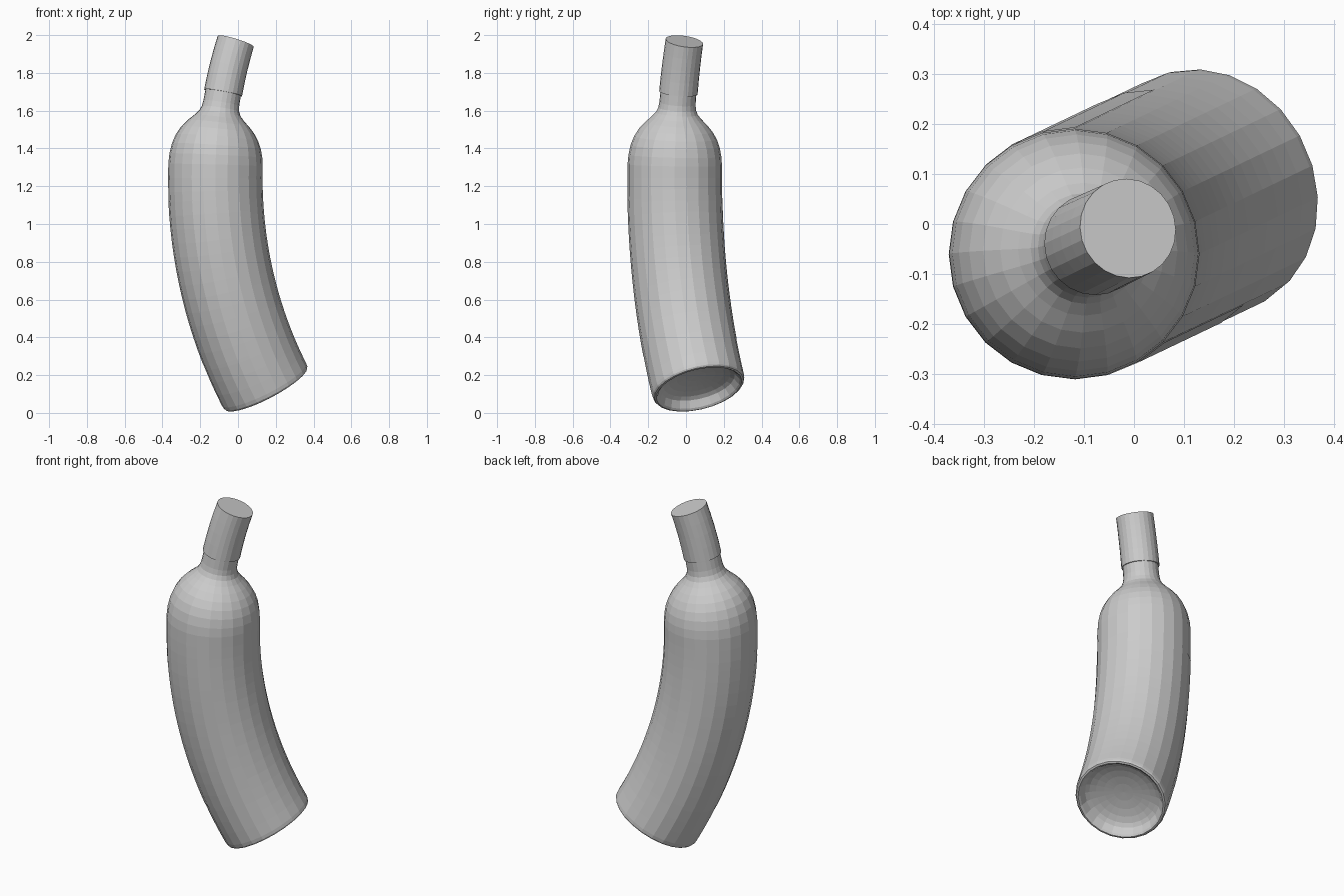
import bpy
import bmesh
from math import sin, cos, radians, pi
from mathutils import Vector

cube = bpy.data.objects.get("Cube")
if cube:
    bpy.data.objects.remove(cube, do_unlink=True)

SIDES = 24
BEND_R = 2.24                 # radius of the curved centre line
UPRIGHT_S = 1.173             # arc length at which the bottle is vertical
UPRIGHT = Vector((-0.12, -0.06, 1.245))
HEADING = radians(25.5)       # compass direction of the bend
ALONG = Vector((cos(HEADING), sin(HEADING), 0))
ACROSS = Vector((-sin(HEADING), cos(HEADING), 0))
UP = Vector((0, 0, 1))

grey = bpy.data.materials.new("plain grey")
grey.use_nodes = True
colour = (0.6, 0.6, 0.6, 1)
grey.diffuse_color = colour
grey.node_tree.nodes["Principled BSDF"].inputs["Base Color"].default_value = colour


def bent(r, angle, s):
    """Point at radius r and angle around the curved axis, s along it."""
    phi = (s - UPRIGHT_S) / BEND_R
    centre = UPRIGHT + ALONG * BEND_R * (1 - cos(phi)) + UP * BEND_R * sin(phi)
    outward = ALONG * cos(phi) - UP * sin(phi)
    a = angle - HEADING
    return centre + r * (outward * cos(a) + ACROSS * sin(a))


def lathe(name, profile, start=0, steps=SIDES):
    """Sweep (radius, s) pairs around the curved axis; radius 0 makes a pole."""
    bm = bmesh.new()
    closed = steps == SIDES
    count = steps if closed else steps + 1
    rings = []
    for r, s in profile:
        if r == 0:
            rings.append([bm.verts.new(bent(0, 0, s))] * count)
        else:
            rings.append([bm.verts.new(bent(r, start + 2 * pi * i / SIDES, s))
                          for i in range(count)])
    for low, high in zip(rings, rings[1:]):
        for i in range(steps):
            j = (i + 1) % count
            corners = dict.fromkeys((low[i], low[j], high[j], high[i]))
            bm.faces.new(list(corners))
    mesh = bpy.data.meshes.new(name)
    bm.to_mesh(mesh)
    bm.free()
    mesh.materials.append(grey)
    obj = bpy.data.objects.new(name, mesh)
    bpy.context.collection.objects.link(obj)
    return obj


# Bottle: hollow domed base, rounded rim, long body, shoulder and neck
punt = [(0.21 * sin(t * pi / 12), 0.03 + 0.05 * cos(t * pi / 12)) for t in range(7)]
rim = [(0.222, 0.008), (0.232, 0), (0.242, 0.003), (0.248, 0.012)]
body = [(0.25, 0.03 + 1.21 * t / 18) for t in range(19)]
shoulder = [(0.246, 1.29), (0.236, 1.34), (0.219, 1.385), (0.195, 1.425),
            (0.165, 1.46), (0.133, 1.49), (0.111, 1.515), (0.1, 1.54)]
neck = [(0.096, 1.57), (0.095, 1.64)]
lathe("bottle", punt + rim + body + shoulder + neck)

# Sleeve over the neck with a flat top
sleeve = [(0.094, 1.626), (0.102, 1.626)]
sleeve += [(0.102 - 0.002 * t / 4, 1.63 + 0.278 * t / 4) for t in range(5)]
lathe("cap", sleeve + [(0, 1.908)])

# Thin label wrapped part of the way round
lathe("label", [(0.2515, 0.25 + 0.81 * t / 12) for t in range(13)],
      start=radians(90), steps=15)
